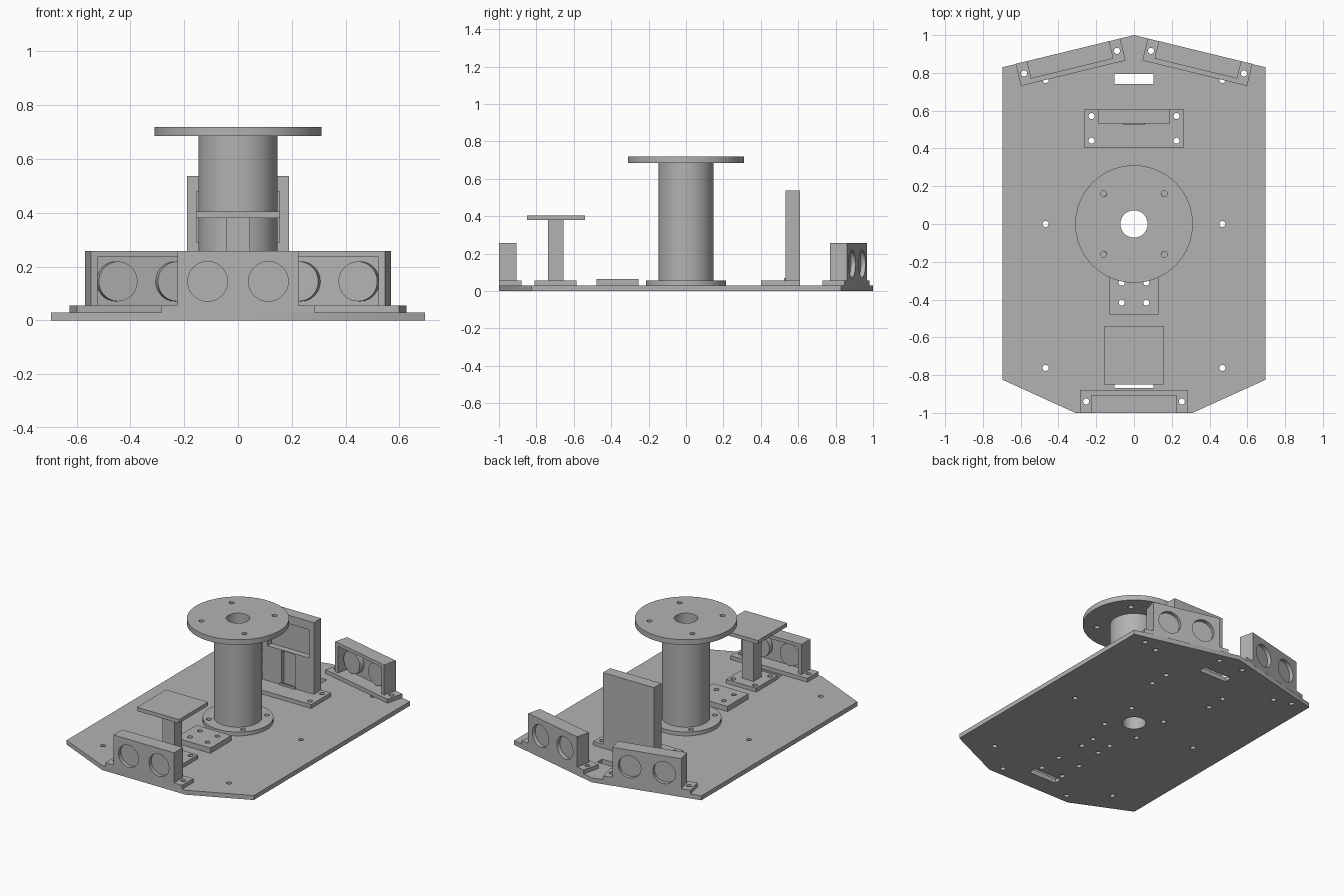
import bpy, bmesh
from math import sin, cos, pi, atan2
from mathutils import Matrix, Vector

if "Cube" in bpy.data.objects:
    bpy.data.objects.remove(bpy.data.objects["Cube"])

grey = bpy.data.materials.new("plain grey")
grey.use_nodes = True
colour = (0.45, 0.45, 0.45, 1)
grey.diffuse_color = colour
grey.node_tree.nodes["Principled BSDF"].inputs["Base Color"].default_value = colour

PLATE, FLANGE = 0.03, 0.056    # top heights of base plate and mounting flanges
HOLE = 0.016


# Helpers: extruded outlines, boxes, cylinders and boolean cutting
def prism(bm, pts, z0, z1):
    low = [bm.verts.new((x, y, z0)) for x, y in pts]
    high = [bm.verts.new((x, y, z1)) for x, y in pts]
    bm.faces.new(low[::-1])
    bm.faces.new(high)
    n = len(pts)
    for i in range(n):
        j = (i + 1) % n
        bm.faces.new((low[i], low[j], high[j], high[i]))
    return low + high


def box(bm, x, y, z):
    return prism(bm, [(x[0], y[0]), (x[1], y[0]), (x[1], y[1]), (x[0], y[1])], *z)


def cyl(bm, c, r, z, n=24):
    ring = [(c[0] + r * cos(2 * pi * i / n), c[1] + r * sin(2 * pi * i / n)) for i in range(n)]
    return prism(bm, ring, *z)


def make(name, bm):
    mesh = bpy.data.meshes.new(name)
    bm.to_mesh(mesh)
    bm.free()
    ob = bpy.data.objects.new(name, mesh)
    bpy.context.collection.objects.link(ob)
    mesh.materials.append(grey)
    return ob


def select(ob):
    bpy.ops.object.select_all(action='DESELECT')
    ob.select_set(True)
    bpy.context.view_layer.objects.active = ob


def build(name, solid, cuts=None):
    bm = bmesh.new()
    solid(bm)
    ob = make(name, bm)
    if cuts:
        bm = bmesh.new()
        cuts(bm)
        cutter = make("cutter", bm)
        cutter.hide_render = True
        mod = ob.modifiers.new("cut", 'BOOLEAN')
        mod.operation, mod.solver, mod.object = 'DIFFERENCE', 'EXACT', cutter
        select(ob)
        bpy.ops.object.modifier_apply(modifier="cut")
        bpy.data.objects.remove(cutter)
    select(ob)
    bpy.ops.object.shade_smooth_by_angle(angle=0.5)
    return ob


def grid(dx, dy, cy=0):
    return [(sx * dx, cy + sy * dy) for sx in (-1, 1) for sy in (-1, 1)]


def drill(spots, r=HOLE):
    def cuts(bm):
        for p in spots:
            cyl(bm, p, r, (-0.1, 0.1))
    return cuts


# Bolt patterns shared by the flanges and the base plate
spool_bolts = grid(0.127, 0.127)
post_bolts = grid(0.08, 0.08, -0.697)
pad_bolts = grid(0.065, 0.053, -0.363)
tower_bolts = grid(0.225, 0.065, 0.506)
bracket_bolts = [(-0.253, 0.06), (0.253, 0.06)]

# Bracket placements: one at the front, two angled along the rear edges
tilt = atan2(0.17, 0.7)
brackets = {
    "front": Matrix.Translation((0, -1, 0)),
    "rear_left": Matrix.Translation((0.35, 0.915, 0)) @ Matrix.Rotation(pi - tilt, 4, 'Z'),
    "rear_right": Matrix.Translation((-0.35, 0.915, 0)) @ Matrix.Rotation(pi + tilt, 4, 'Z'),
}


# Base plate
def plate(bm):
    half = [(0.31, -1), (0.695, -0.825), (0.695, 0.83)]
    prism(bm, half + [(0, 1)] + [(-x, y) for x, y in half[::-1]], 0, PLATE)


def plate_cuts(bm):
    cyl(bm, (0, 0), 0.072, (-0.1, 0.1), 48)
    for y in ((0.742, 0.795), (-0.868, -0.815)):
        box(bm, (-0.103, 0.103), y, (-0.1, 0.1))
    spots = spool_bolts + post_bolts + pad_bolts + tower_bolts
    spots += [(s * 0.468, y) for s in (-1, 1) for y in (-0.762, 0, 0.762)]
    for m in brackets.values():
        spots += [(m @ Vector((x, y, 0))).to_2d() for x, y in bracket_bolts]
    drill(spots)(bm)


build("base_plate", plate, plate_cuts)

# Central spool: foot, tube and round top
def ring(name, r, z, bolts):
    def cuts(bm):
        cyl(bm, (0, 0), 0.072, (-0.1, 1), 48)
        for p in bolts:
            cyl(bm, p, HOLE, (-0.1, 1))
    build(name, lambda bm: cyl(bm, (0, 0), r, z, 96), cuts)


ring("spool_foot", 0.215, (PLATE, FLANGE), spool_bolts)
ring("spool_tube", 0.147, (FLANGE, 0.685), [])
ring("spool_top", 0.311, (0.685, 0.72), grid(0.16, 0.16))

# Front post with its small table
build("post_foot", lambda bm: box(bm, (-0.112, 0.112), (-0.81, -0.585), (PLATE, FLANGE)),
      drill(post_bolts))
build("post", lambda bm: box(bm, (-0.043, 0.043), (-0.737, -0.655), (FLANGE, 0.38)))
build("post_table", lambda bm: box(bm, (-0.156, 0.156), (-0.85, -0.54), (0.38, 0.405)))

# Drilled pad between post and spool
build("drilled_pad", lambda bm: box(bm, (-0.13, 0.13), (-0.478, -0.255), (PLATE, 0.065)),
      drill(pad_bolts))

# Rear tower with a front pocket and a groove below it
build("tower_foot", lambda bm: box(bm, (-0.262, 0.262), (0.402, 0.61), (PLATE, FLANGE)),
      drill(tower_bolts))


def tower_cuts(bm):
    box(bm, (-0.155, 0.155), (0.4, 0.575), (0.29, 0.48))
    box(bm, (-0.05, 0.05), (0.4, 0.56), (0.0, 0.285))


build("tower", lambda bm: box(bm, (-0.19, 0.19), (0.533, 0.61), (FLANGE, 0.537)), tower_cuts)
build("tower_lip", lambda bm: box(bm, (-0.058, 0.058), (0.524, 0.535), (FLANGE, 0.07)))


# Sensor brackets: drilled flange and open-backed frame with two round windows
def frame_cuts(bm):
    box(bm, (-0.2, 0.2), (0.025, 0.3), (-0.1, 0.235))
    for s in (-1, 1):
        vs = cyl(bm, (0, 0), 0.074, (-0.06, 0.06), 48)
        turn = Matrix.Translation((s * 0.113, 0, 0.145)) @ Matrix.Rotation(pi / 2, 4, 'X')
        bmesh.ops.transform(bm, matrix=turn, verts=vs)


for name, m in brackets.items():
    flange = build(name + "_bracket_flange",
                   lambda bm: box(bm, (-0.285, 0.285), (0, 0.12), (PLATE, FLANGE)),
                   drill(bracket_bolts))
    frame = build(name + "_bracket_frame",
                  lambda bm: box(bm, (-0.225, 0.225), (0, 0.095), (FLANGE, 0.258)), frame_cuts)
    for ob in (flange, frame):
        ob.matrix_world = m
